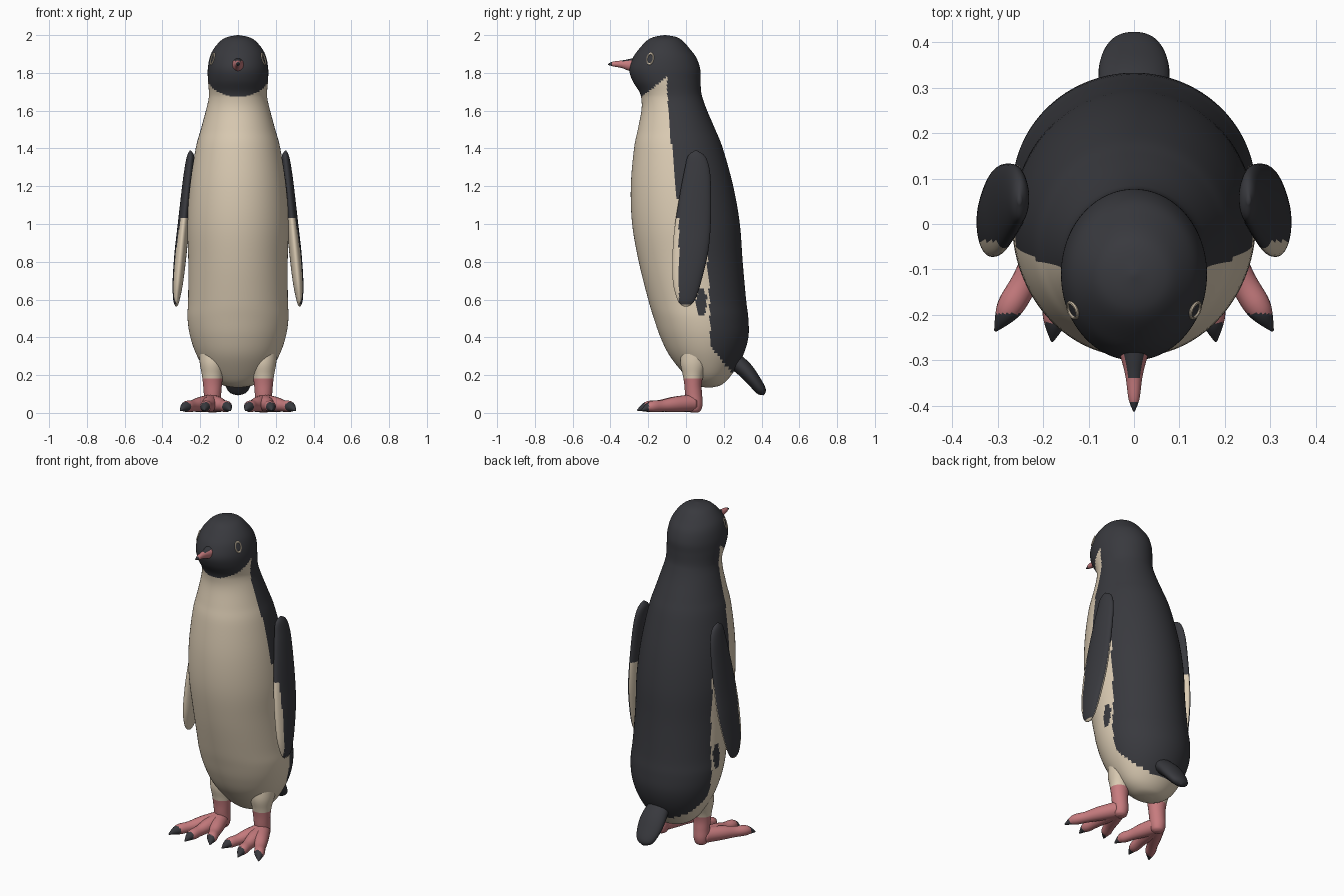
import bpy
import bmesh
from math import cos, sin, pi
from mathutils import Vector
from mathutils.bvhtree import BVHTree

cube = bpy.data.objects.get("Cube")
if cube:
    bpy.data.objects.remove(cube)


def material(name, rgb):
    mat = bpy.data.materials.new(name)
    mat.use_nodes = True
    color = (*rgb, 1)
    mat.diffuse_color = color
    mat.node_tree.nodes["Principled BSDF"].inputs["Base Color"].default_value = color
    return mat


MATERIALS = [
    material("charcoal feathers", (.04, .041, .048)),
    material("cream feathers", (.72, .61, .46)),
    material("pink skin", (.57, .2, .21)),
]
DARK, CREAM, PINK = range(len(MATERIALS))


def smooth_rows(rows, steps):
    """Catmull-Rom interpolation through rows of numbers."""
    out = []
    for i in range(len(rows) - 1):
        a, b, c, d = (rows[min(max(k, 0), len(rows) - 1)] for k in range(i - 1, i + 3))
        for s in range(steps):
            t = s / steps
            out.append([q + t / 2 * (r - p + t * (2 * p - 5 * q + 4 * r - w
                        + t * (3 * (q - r) + w - p)))
                        for p, q, r, w in zip(a, b, c, d)])
    return out + [list(rows[-1])]


def loft(name, rows, rule, segments=32, steps=6, upright=True):
    """Skin elliptical rings (x, y, z, radius u, radius v), coloured by a face rule."""
    rows = smooth_rows(rows, steps)
    centers = [Vector(r[:3]) for r in rows]
    bm = bmesh.new()
    rings = []
    for i, row in enumerate(rows):
        u, v = Vector((1, 0, 0)), Vector((0, 1, 0))
        if not upright:
            tangent = (centers[min(i + 1, len(rows) - 1)] - centers[max(i - 1, 0)]).normalized()
            u = tangent.cross(Vector((0, 0, 1))).normalized()
            v = u.cross(tangent)
        ru, rv = max(row[3], .001), max(row[4], .001)
        angles = [2 * pi * k / segments for k in range(segments)]
        rings.append([bm.verts.new(centers[i] + u * ru * cos(a) + v * rv * sin(a))
                      for a in angles])
    for low, high in zip(rings, rings[1:]):
        for k in range(segments):
            n = (k + 1) % segments
            bm.faces.new((low[k], low[n], high[n], high[k]))
    bm.faces.new(rings[0])
    bm.faces.new(rings[-1])
    bmesh.ops.recalc_face_normals(bm, faces=bm.faces)
    for face in bm.faces:
        face.smooth = True
        face.material_index = rule(face.calc_center_median(), face.normal)
    tree = BVHTree.FromBMesh(bm)
    mesh = bpy.data.meshes.new(name)
    bm.to_mesh(mesh)
    bm.free()
    for mat in MATERIALS:
        mesh.materials.append(mat)
    bpy.context.collection.objects.link(bpy.data.objects.new(name, mesh))
    return tree


# Body and head: height, half width, front y, back y
body_keys = [
    (2.0, .004, -.115, -.107), (1.99, .055, -.17, -.052), (1.97, .092, -.208, -.018),
    (1.925, .13, -.25, .022), (1.88, .15, -.281, .055), (1.82, .16, -.3, .075),
    (1.76, .159, -.284, .077), (1.7, .154, -.247, .08), (1.66, .156, -.236, .09),
    (1.6, .17, -.236, .112), (1.5, .197, -.255, .155), (1.4, .224, -.275, .195),
    (1.2, .255, -.292, .25), (1.0, .268, -.285, .285), (.8, .263, -.25, .3),
    (.6, .264, -.2, .318), (.5, .267, -.17, .33), (.4, .252, -.135, .33),
    (.3, .216, -.085, .3), (.2, .155, -.005, .24), (.15, .09, .05, .19), (.135, .02, .1, .14),
]
body_rows = [(0, (f + b) / 2, z, w, (b - f) / 2) for z, w, f, b in body_keys]

# Side line between back and belly plumage: height, y
side_line = [(2, -.1), (1.7, -.1), (1.5, -.085), (1.3, -.065), (1.15, -.05),
             (1.05, .1), (.6, .125), (.35, .13), (.1, .34)]


def body_color(c, n):
    if c.z > 1.67 + max(0, c.y + .24) * .8:
        return DARK
    if ((c.y - .08) / .03) ** 2 + ((c.z - .59) / .08) ** 2 < 1:
        return DARK
    for (z1, y1), (z0, y0) in zip(side_line, side_line[1:]):
        if z0 <= c.z <= z1:
            return DARK if c.y > y0 + (y1 - y0) * (c.z - z0) / (z1 - z0) else CREAM
    return CREAM


body = loft("body", body_rows, body_color, segments=144, steps=6)

# Tail
loft("tail", [(0, .24, .29, .06, .045), (0, .31, .23, .077, .043), (0, .36, .17, .074, .036),
              (0, .4, .115, .05, .026), (0, .412, .095, .004, .004)],
     lambda c, n: DARK, upright=False)


# Beak with a dark ridge and tip
def beak_color(c, n):
    return DARK if c.y < -.39 or (c.y > -.34 and n.z > .6) else PINK


loft("beak", [(0, -.26, 1.84, .04, .042), (0, -.305, 1.843, .026, .03),
              (0, -.34, 1.846, .018, .02), (0, -.385, 1.847, .012, .013),
              (0, -.412, 1.845, .002, .003)],
     beak_color, upright=False)

# Flipper: height, inner x, outer x, front y, back y
flipper_keys = [
    (1.388, .248, .256, .045, .06), (1.36, .232, .27, .01, .1), (1.3, .232, .282, -.005, .123),
    (1.2, .239, .296, -.025, .132), (1.0, .258, .319, -.058, .131), (.85, .271, .336, -.071, .117),
    (.7, .289, .346, -.07, .082), (.61, .306, .344, -.05, .053), (.575, .316, .337, -.03, .03),
    (.562, .324, .329, -.006, .006),
]
toe_tips = {"outer": (.305, -.235), "middle": (.18, -.258), "inner": (.04, -.215)}
# Toe: fraction of length, height, radius
toe_keys = [(0, .052, .046), (.35, .045, .04), (.6, .037, .031), (.78, .034, .03),
            (.88, .028, .022), (1, .013, .003)]
ANKLE = Vector((.14, .035))

for side, label in ((1, "left"), (-1, "right")):
    # Flipper with a pale underside and leading edge
    def flipper_color(c, n):
        pale = n.x * side < -.1 or c.y < -.038 or c.z < .575
        return CREAM if pale and c.z < 1.03 else DARK

    loft(label + "_flipper",
         [(side * (i + o) / 2, (f + b) / 2, z, (o - i) / 2, (b - f) / 2)
          for z, i, o, f, b in flipper_keys],
         flipper_color, segments=48)

    # Leg, feathered above the ankle
    loft(label + "_leg",
         [(side * .135, y, z, u, v) for y, z, u, v in (
             (.06, .37, .07, .08), (.045, .27, .068, .075), (.038, .2, .056, .055),
             (.037, .15, .05, .046), (.04, .1, .046, .045), (.045, .05, .044, .043),
             (.045, .015, .036, .035), (.045, .002, .02, .02))],
         lambda c, n: CREAM if c.z > .18 else PINK)

    # Toes with dark claws
    for toe, tip in toe_tips.items():
        rows = []
        for t, z, r in toe_keys:
            p = ANKLE.lerp(Vector(tip), t)
            rows.append((side * p.x, p.y, z, r, r))
        claw = ANKLE.lerp(Vector(tip), .86).y
        loft(f"{label}_{toe}_toe", rows, lambda c, n: DARK if c.y < claw else PINK,
             segments=20, upright=False)

    # Thin eye ring laid on the head
    spot, normal, _, _ = body.ray_cast(Vector((side, -.19, 1.875)), Vector((-side, 0, 0)))
    bpy.ops.mesh.primitive_torus_add(major_radius=.024, minor_radius=.005,
                                     major_segments=32, minor_segments=8, location=spot)
    ring = bpy.context.object
    ring.name = label + "_eye_ring"
    ring.rotation_euler = normal.to_track_quat("Z", "Y").to_euler()
    ring.scale = (.75, 1.2, .8)
    ring.data.materials.append(MATERIALS[CREAM])
    bpy.ops.object.shade_smooth_by_angle()
